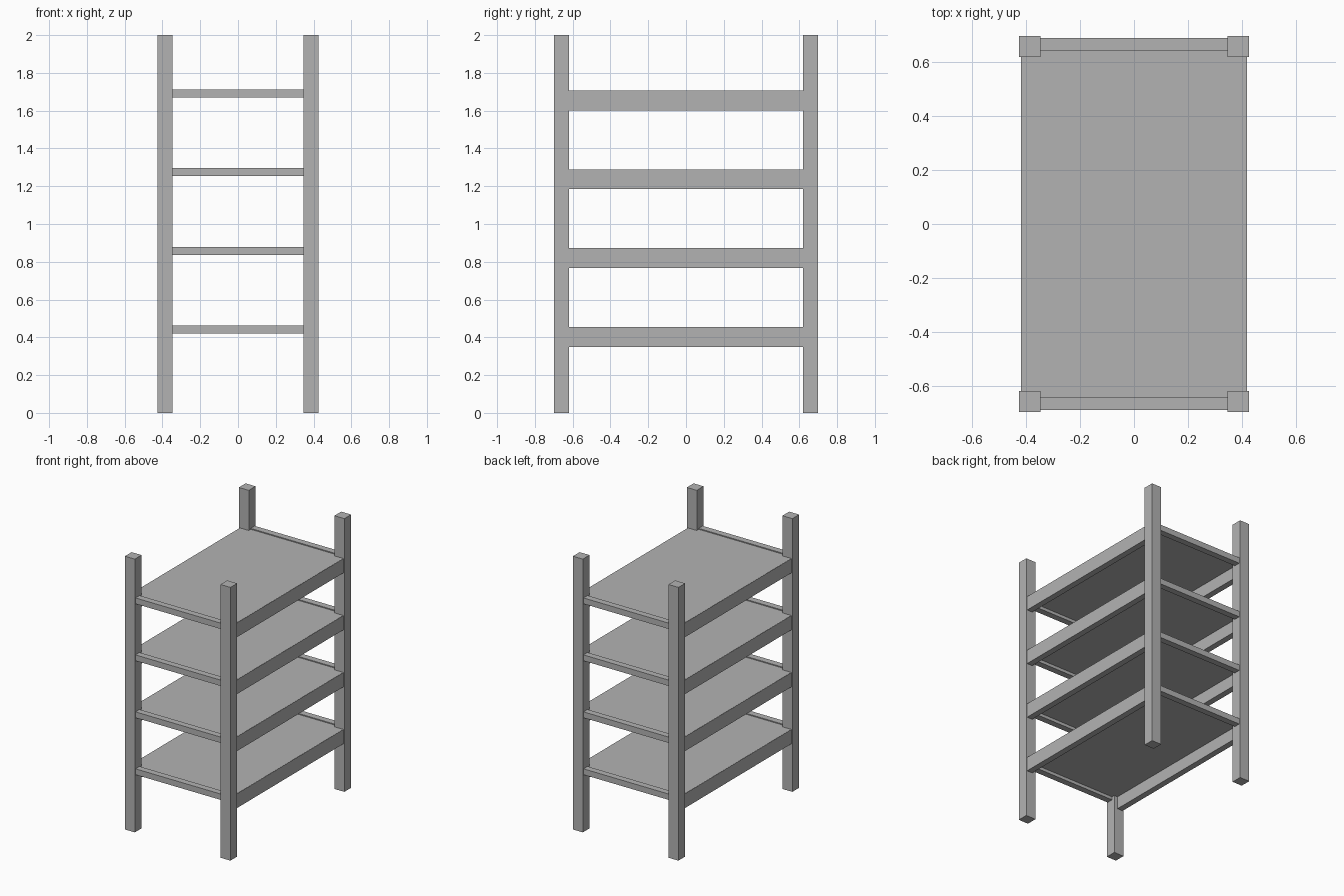
import bpy

# Remove the default cube
old = bpy.data.objects.get("Cube")
if old:
    bpy.data.objects.remove(old, do_unlink=True)

# Single material
grey = bpy.data.materials.new("plain_grey")
grey.use_nodes = True
colour = (0.45, 0.45, 0.45, 1)
grey.diffuse_color = colour
grey.node_tree.nodes["Principled BSDF"].inputs["Base Color"].default_value = colour


def box(name, x, y, z):
    """Box from (min, max) ranges on each axis."""
    ranges = (x, y, z)
    bpy.ops.mesh.primitive_cube_add(size=1, location=[(a + b) / 2 for a, b in ranges])
    obj = bpy.context.object
    obj.name = name
    obj.scale = [b - a for a, b in ranges]
    bpy.ops.object.transform_apply(location=False, rotation=False, scale=True)
    obj.data.materials.append(grey)
    return obj


def span(sign, inner, outer):
    """Range between two distances on one side of the centre."""
    return tuple(sorted((sign * inner, sign * outer)))


POST_X, POST_Y = (0.347, 0.427), (0.62, 0.698)
SIDES = ((1, "left"), (-1, "right"))
ENDS = ((-1, "front"), (1, "back"))

# Corner posts
for sx, side in SIDES:
    for sy, end in ENDS:
        box(f"{end}_{side}_post", span(sx, *POST_X), span(sy, *POST_Y), (0, 2))

# Four shelf levels, each with deep side rails, slim end rails and a thin board
for level in range(4):
    base = 0.35 + level * 0.417
    top = base + 0.104
    for sx, side in SIDES:
        box(f"{side}_rail_{level + 1}", span(sx, 0.375, 0.42), (-0.63, 0.63), (base, top))
    for sy, end in ENDS:
        box(f"{end}_rail_{level + 1}", (-0.36, 0.36), span(sy, 0.643, 0.69),
            (base + 0.069, base + 0.112))
    box(f"shelf_board_{level + 1}", (-0.419, 0.419), (-0.643, 0.643), (top - 0.012, top + 0.001))
